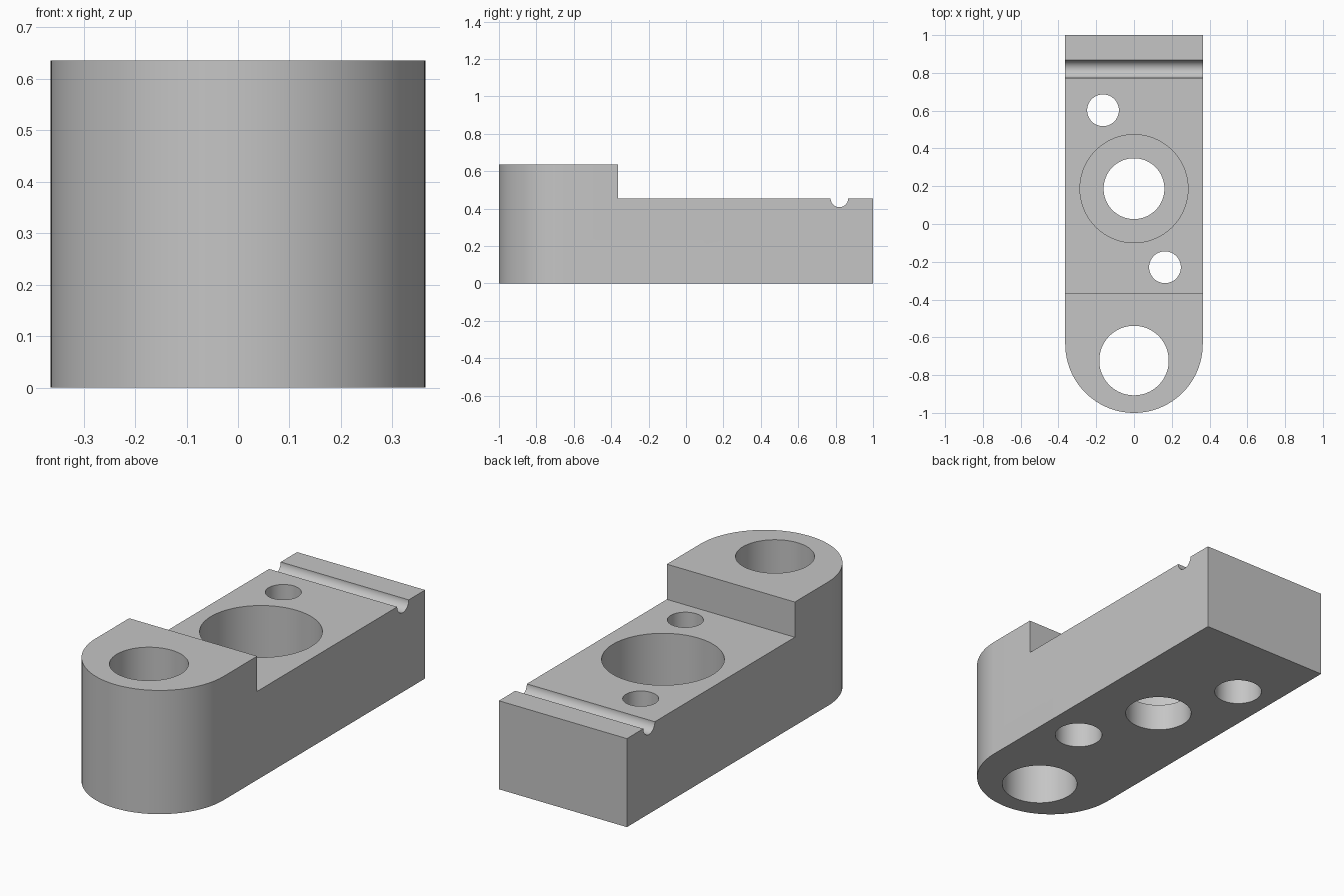
import bpy
import bmesh
from math import pi, sin, cos, radians

cube = bpy.data.objects.get("Cube")
if cube:
    bpy.data.objects.remove(cube, do_unlink=True)

HALF_W = 0.364      # half width, also the radius of the rounded end
TOP = 0.636         # height of the raised end
DECK = 0.455        # height of the lower deck
STEP_Y = -0.364     # where the raised end stops

grey = bpy.data.materials.new("plain grey")
grey.use_nodes = True
colour = (0.56, 0.56, 0.56, 1)
grey.diffuse_color = colour
grey.node_tree.nodes["Principled BSDF"].inputs["Base Color"].default_value = colour


def make_object(name, bm):
    mesh = bpy.data.meshes.new(name)
    bmesh.ops.recalc_face_normals(bm, faces=bm.faces)
    bm.to_mesh(mesh)
    bm.free()
    obj = bpy.data.objects.new(name, mesh)
    bpy.context.collection.objects.link(obj)
    mesh.materials.append(grey)
    return obj


def prism(name, outline, height):
    """Extrude an outline in x and y up from the ground."""
    bm = bmesh.new()
    face = bm.faces.new([bm.verts.new((x, y, 0)) for x, y in outline])
    up = bmesh.ops.extrude_face_region(bm, geom=[face])["geom"]
    bmesh.ops.translate(bm, vec=(0, 0, height),
                        verts=[v for v in up if isinstance(v, bmesh.types.BMVert)])
    return make_object(name, bm)


def cylinder(name, radius, length, location, rotation=(0, 0, 0)):
    bm = bmesh.new()
    bmesh.ops.create_cone(bm, cap_ends=True, segments=96, radius1=radius,
                          radius2=radius, depth=length)
    obj = make_object(name, bm)
    obj.location, obj.rotation_euler = location, rotation
    return obj


def bore(name, radius, x, y, z0, z1):
    return cylinder(name, radius, z1 - z0, (x, y, (z0 + z1) / 2))


def box(name, low, high):
    bm = bmesh.new()
    bmesh.ops.create_cube(bm, size=1)
    for v in bm.verts:
        v.co = [low[i] if v.co[i] < 0 else high[i] for i in range(3)]
    return make_object(name, bm)


# Block with a rounded front end
arc_y = -1 + HALF_W
outline = [(HALF_W, 1), (-HALF_W, 1)]
for i in range(65):
    a = pi + pi * i / 64
    outline.append((HALF_W * cos(a), arc_y + HALF_W * sin(a)))
block = prism("clamp_block", outline, TOP)

# Cutters: deck step, cross groove, bores and counterbores
cutters = [
    box("deck_cutter", (-1, STEP_Y, DECK), (1, 2, 1)),
    cylinder("groove_cutter", 0.047, 2, (0, 0.82, DECK), (0, pi / 2, 0)),
    bore("pivot_bore", 0.184, 0, -0.723, -1, 2),
    bore("centre_bore", 0.161, 0, 0.187, -1, 2),
    bore("centre_counterbore", 0.286, 0, 0.187, 0.14, 2),
]
for side, y in ((-1, 0.602), (1, -0.229)):
    cutters.append(bore("screw_bore", 0.084, side * 0.164, y, -1, 2))
    cutters.append(bore("screw_counterbore", 0.115, side * 0.164, y, -1, 0.23))

for cutter in cutters:
    cutter.hide_render = True
    mod = block.modifiers.new(cutter.name, "BOOLEAN")
    mod.operation = "DIFFERENCE"
    mod.solver = "EXACT"
    mod.object = cutter

# Bake the cuts into the block and drop the cutters
bpy.context.view_layer.update()
graph = bpy.context.evaluated_depsgraph_get()
baked = bpy.data.meshes.new_from_object(block.evaluated_get(graph))
block.modifiers.clear()
block.data = baked
for cutter in cutters:
    bpy.data.objects.remove(cutter, do_unlink=True)

bpy.ops.object.select_all(action="DESELECT")
block.select_set(True)
bpy.context.view_layer.objects.active = block
bpy.ops.object.shade_smooth_by_angle(angle=radians(30))
